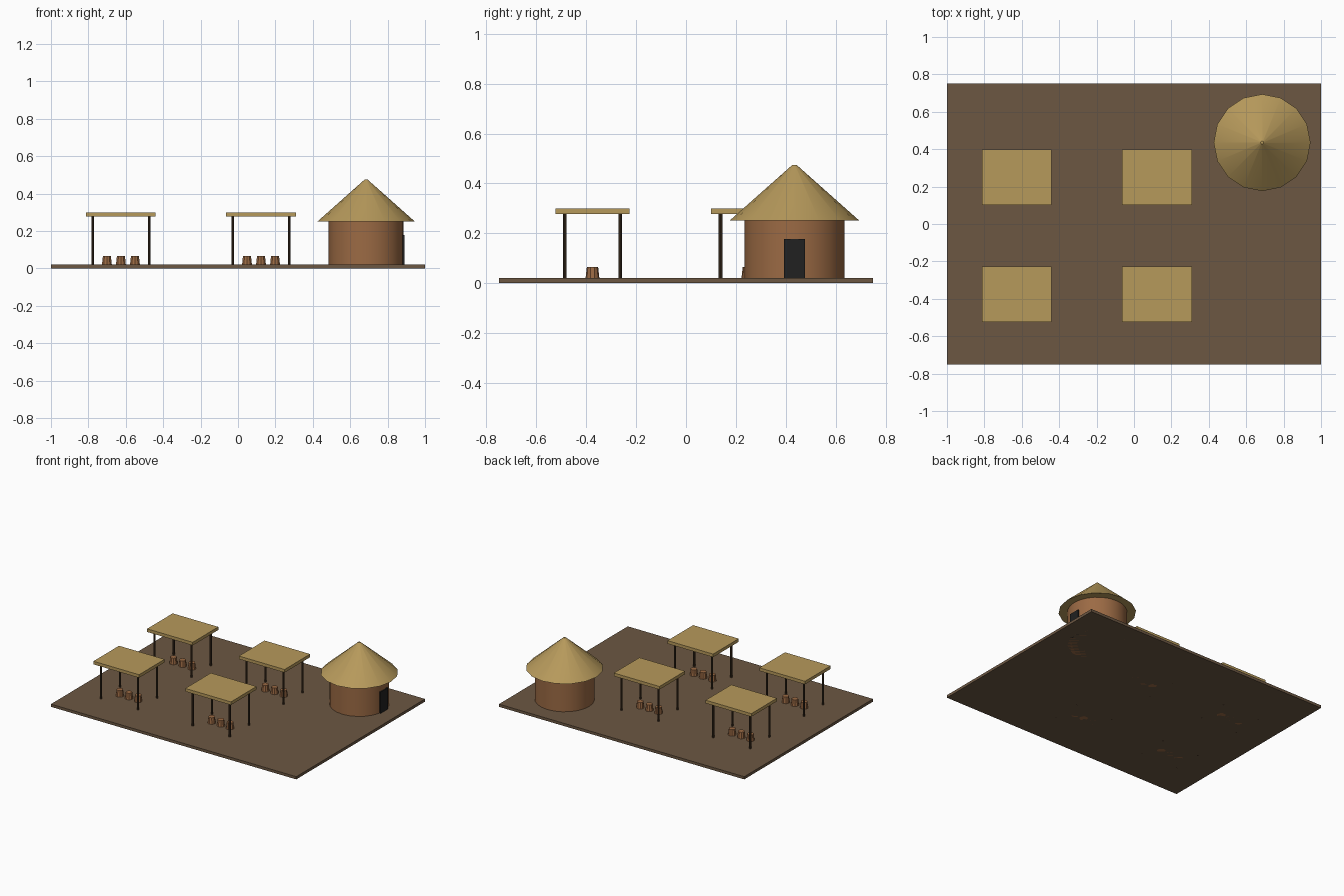
import bpy, math

if "Cube" in bpy.data.objects:
    bpy.data.objects.remove(bpy.data.objects["Cube"])


def mat(name, rgb):
    m = bpy.data.materials.new(name)
    m.diffuse_color = (*rgb, 1)
    m.use_nodes = True
    m.node_tree.nodes["Principled BSDF"].inputs["Base Color"].default_value = m.diffuse_color
    return m


EARTH = mat("packed_earth", (0.150, 0.096, 0.055))
THATCH = mat("thatch", (0.47, 0.32, 0.105))
CLAY = mat("clay", (0.33, 0.145, 0.058))
WOOD = mat("dark_wood", (0.052, 0.030, 0.015))
DOOR = mat("door_black", (0.015, 0.015, 0.015))


def box(name, x, y, z0, z1, sx, sy, m):
    bpy.ops.mesh.primitive_cube_add(size=1, location=(x, y, (z0 + z1) / 2))
    o = bpy.context.object
    o.name = name
    o.scale = (sx, sy, z1 - z0)
    bpy.ops.object.transform_apply(location=False, rotation=False, scale=True)
    o.data.materials.append(m)
    return o


def frustum(name, x, y, z0, z1, r0, r1, sides, m):
    bpy.ops.mesh.primitive_cone_add(vertices=sides, radius1=r0, radius2=r1,
                                    depth=z1 - z0, location=(x, y, (z0 + z1) / 2))
    o = bpy.context.object
    o.name = name
    o.data.materials.append(m)
    bpy.ops.object.shade_smooth_by_angle(angle=math.radians(35))
    return o


# Ground slab
box("ground", 0, 0, 0, 0.02, 2, 1.5, EARTH)

# Four open market stalls, each with four posts, a flat roof and three pots
for cx in (-0.626, 0.123):
    for cy in (-0.375, 0.25):
        box("stall_roof", cx, cy, 0.277, 0.30, 0.372, 0.298, THATCH)
        for dx in (-0.151, 0.151):
            for dy in (-0.1115, 0.1115):
                frustum("stall_post", cx + dx, cy + dy, 0, 0.28, 0.0075, 0.0075, 8, WOOD)
        for i in (-1, 0, 1):
            frustum("clay_pot", cx + i * 0.075, cy, 0, 0.066, 0.030, 0.0225, 10, CLAY)

# Round hut with conical thatched roof and a door on the right side
hx, hy = 0.685, 0.435
frustum("hut_wall", hx, hy, 0, 0.255, 0.2, 0.2, 24, CLAY)
frustum("hut_roof", hx, hy, 0.252, 0.475, 0.259, 0.008, 16, THATCH)
box("hut_door", hx + 0.196, hy, 0.0, 0.178, 0.016, 0.085, DOOR)
